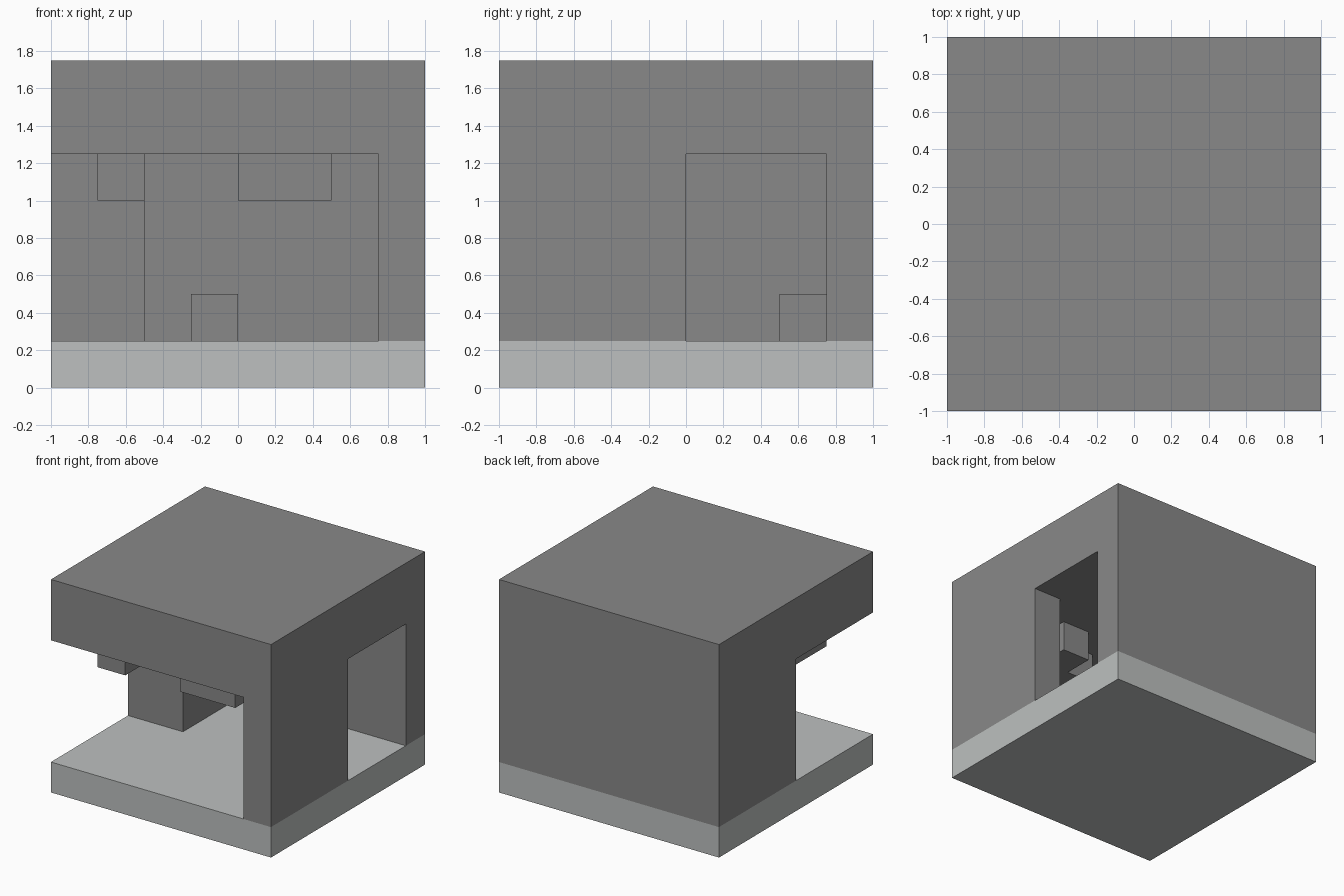
import bpy
import bmesh

default = bpy.data.objects.get("Cube")
if default:
    bpy.data.objects.remove(default, do_unlink=True)


def make_material(name, color):
    mat = bpy.data.materials.new(name)
    mat.use_nodes = True
    mat.diffuse_color = color
    bsdf = next(n for n in mat.node_tree.nodes if n.type == 'BSDF_PRINCIPLED')
    bsdf.inputs["Base Color"].default_value = color
    return mat


def prism(name, outline, z0, z1, mat=None):
    """Extrude a plan outline between two heights."""
    bm = bmesh.new()
    base = bm.faces.new([bm.verts.new((x, y, z0)) for x, y in outline])
    top = bmesh.ops.extrude_face_region(bm, geom=[base])
    verts = [v for v in top["geom"] if isinstance(v, bmesh.types.BMVert)]
    bmesh.ops.translate(bm, verts=verts, vec=(0, 0, z1 - z0))
    bmesh.ops.recalc_face_normals(bm, faces=bm.faces[:])
    mesh = bpy.data.meshes.new(name)
    bm.to_mesh(mesh)
    bm.free()
    obj = bpy.data.objects.new(name, mesh)
    bpy.context.collection.objects.link(obj)
    if mat:
        mesh.materials.append(mat)
    return obj


def rect(x0, x1, y0, y1):
    return [(x0, y0), (x1, y0), (x1, y1), (x0, y1)]


stone = make_material("dark stone grey", (0.25, 0.25, 0.25, 1))
pale = make_material("pale floor grey", (0.51, 0.53, 0.525, 1))

FLOOR, CEILING, TOP = 0.25, 1.25, 1.75

# Floor slab
prism("floor_slab", rect(-1, 1, -1, 1), 0, FLOOR, pale)

# Walls and roof: one block hollowed by the room, open front corner and doorway
shell = prism("walls_and_roof", rect(-1, 1, -1, 1), FLOOR, TOP, stone)
room = prism("room_cutter",
             [(-1.2, -1.2), (0.75, -1.2), (0.75, 0), (1.2, 0),
              (1.2, 0.75), (-0.5, 0.75), (-0.5, 0), (-1.2, 0)],
             0.1, CEILING, stone)
cut = shell.modifiers.new("room", 'BOOLEAN')
cut.operation = 'DIFFERENCE'
cut.solver = 'EXACT'
cut.object = room
bpy.context.view_layer.objects.active = shell
bpy.ops.object.modifier_apply(modifier=cut.name)
bpy.data.objects.remove(room, do_unlink=True)

# Rock pieces hanging from the ceiling
prism("left_hanging_block", [(0, -0.75), (0.5, -0.75), (0.5, -0.25),
                             (0.25, -0.25), (0.25, -0.5), (0, -0.5)],
      1, CEILING, stone)
prism("right_hanging_block", rect(-0.75, -0.5, -0.75, -0.25), 1, CEILING, stone)

# Small block on the floor against the back wall
prism("floor_block", rect(-0.25, 0, 0.5, 0.75), FLOOR, 0.5, stone)
